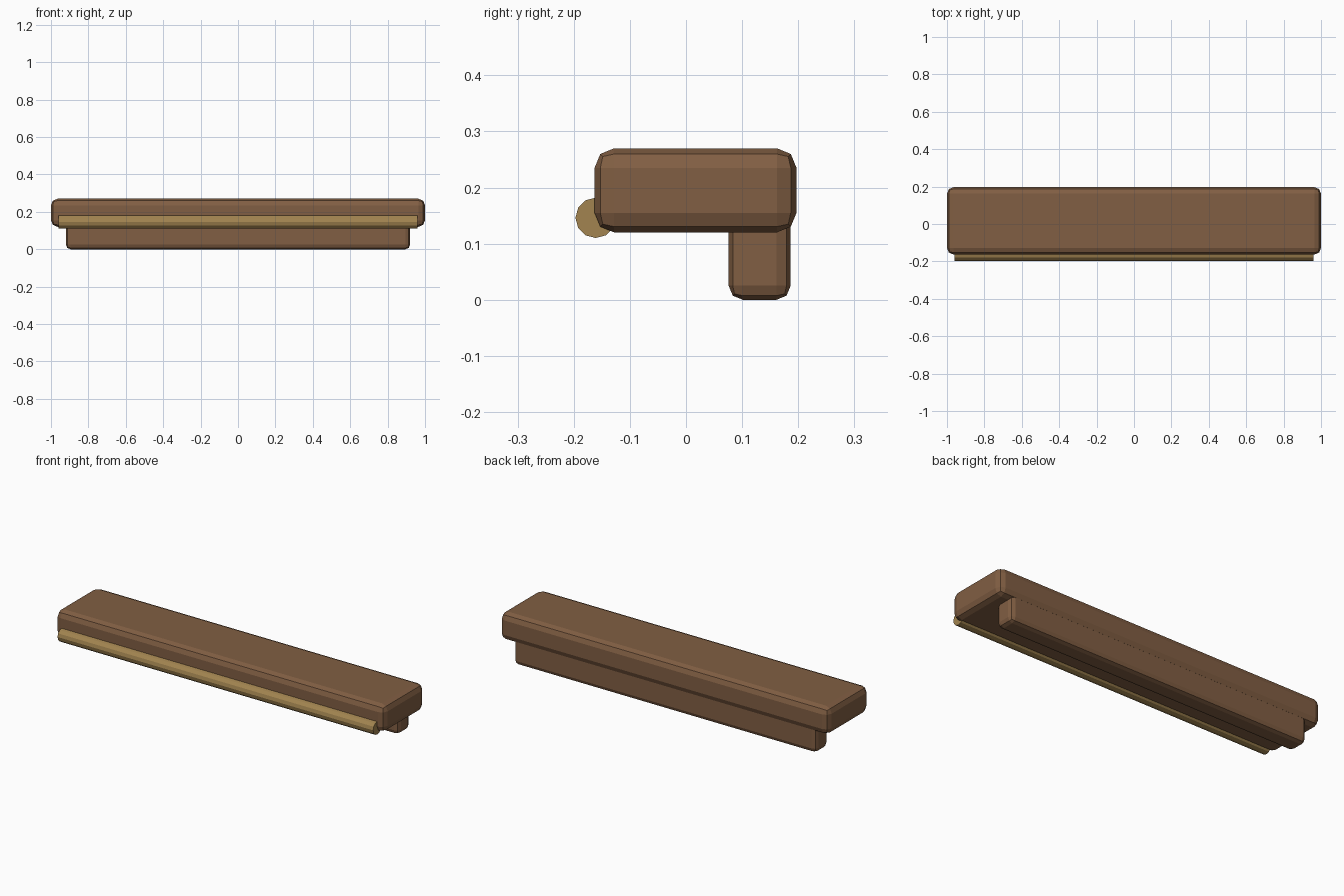
import bpy
import math

if "Cube" in bpy.data.objects:
    bpy.data.objects.remove(bpy.data.objects["Cube"])


def material(name, color):
    mat = bpy.data.materials.new(name)
    mat.diffuse_color = (*color, 1)
    mat.use_nodes = True
    mat.node_tree.nodes["Principled BSDF"].inputs["Base Color"].default_value = mat.diffuse_color
    return mat


wood = material("brown_wood", (0.22, 0.113, 0.056))
brass = material("dull_brass", (0.36, 0.23, 0.08))


def beveled_box(name, lo, hi, width, mat):
    size = [b - a for a, b in zip(lo, hi)]
    center = [(a + b) / 2 for a, b in zip(lo, hi)]
    bpy.ops.mesh.primitive_cube_add(size=1, location=center)
    ob = bpy.context.object
    ob.name = name
    ob.scale = size
    bpy.ops.object.transform_apply(location=False, rotation=False, scale=True)
    bevel = ob.modifiers.new("rounded_edges", 'BEVEL')
    bevel.width = width
    bevel.segments = 2
    ob.data.materials.append(mat)
    return ob


# Thick shelf board
beveled_box("shelf_board", (-1, -0.163, 0.12), (1, 0.197, 0.27), 0.035, wood)

# Rear support rail, its top sunk into the board
beveled_box("rear_rail", (-0.92, 0.076, 0), (0.92, 0.1865, 0.16), 0.025, wood)

# Round trim rod along the lower front edge
bpy.ops.mesh.primitive_cylinder_add(vertices=12, radius=0.036, depth=1.92,
                                    location=(0, -0.161, 0.146),
                                    rotation=(0, math.pi / 2, 0))
rod = bpy.context.object
rod.name = "front_trim_rod"
rod.data.materials.append(brass)
